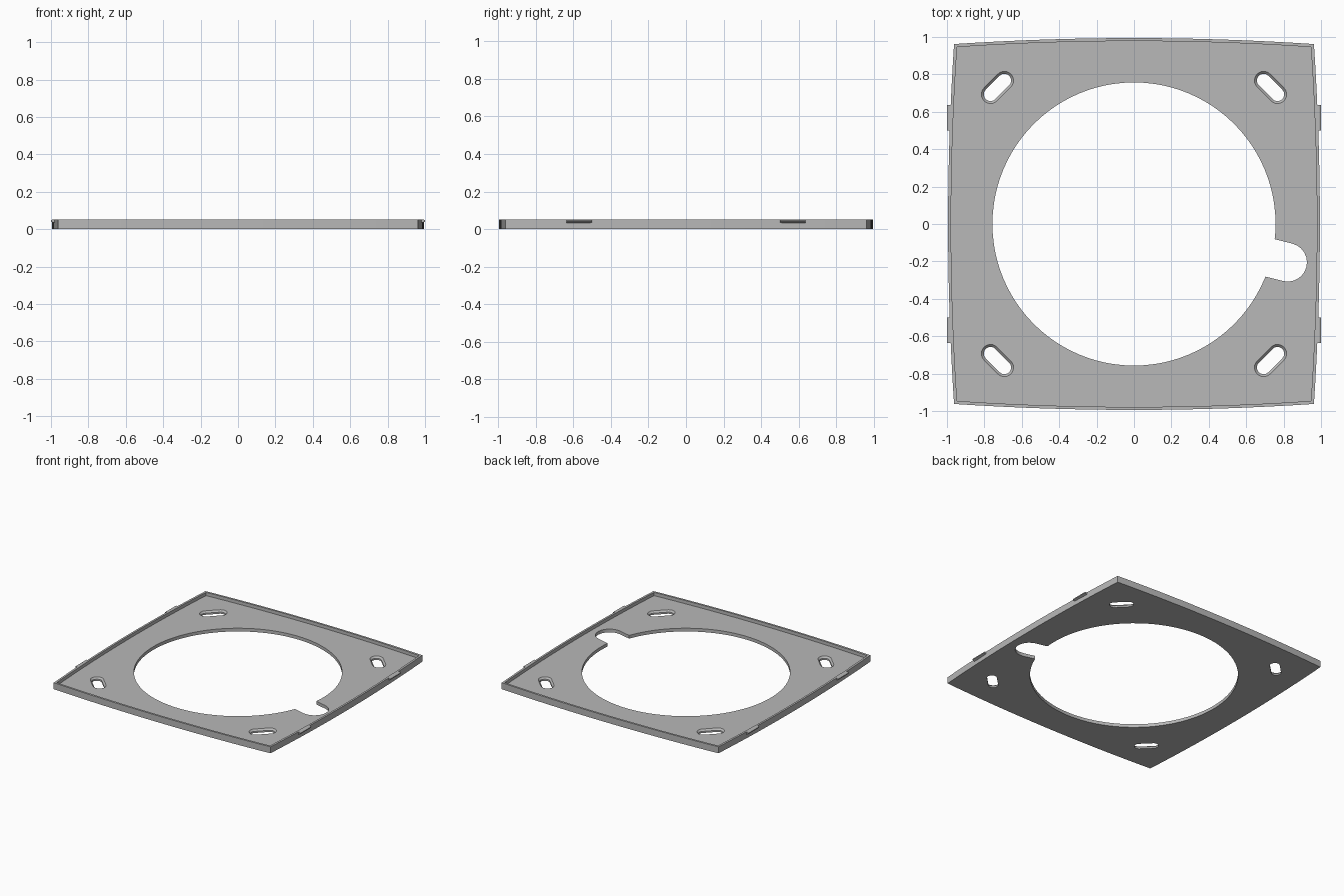
import bpy, bmesh, math
from mathutils import Vector

cube = bpy.data.objects.get("Cube")
if cube:
    bpy.data.objects.remove(cube, do_unlink=True)

HEIGHT, FLOOR = 0.052, 0.026
CORNER, BULGE = 0.962, 0.032

grey = bpy.data.materials.new("light grey")
grey.use_nodes = True
grey.diffuse_color = (0.48, 0.48, 0.48, 1)
grey.node_tree.nodes["Principled BSDF"].inputs["Base Color"].default_value = grey.diffuse_color


def loft(name, sections):
    """Solid through a stack of (outline, z) sections of equal point count."""
    bm = bmesh.new()
    rings = [[bm.verts.new((x, y, z)) for x, y in pts] for pts, z in sections]
    n = len(rings[0])
    for low, high in zip(rings, rings[1:]):
        for i in range(n):
            j = (i + 1) % n
            bm.faces.new((low[i], low[j], high[j], high[i]))
    bm.faces.new(rings[0][::-1])
    bm.faces.new(rings[-1])
    bmesh.ops.recalc_face_normals(bm, faces=bm.faces)
    mesh = bpy.data.meshes.new(name)
    bm.to_mesh(mesh)
    bm.free()
    mesh.materials.append(grey)
    obj = bpy.data.objects.new(name, mesh)
    bpy.context.collection.objects.link(obj)
    return obj


def bowed_square(corner, bulge, steps=16):
    """Square outline whose four sides bow outward."""
    pts = []
    for side in range(4):
        a = side * math.pi / 2
        for i in range(steps):
            t = 2 * i / steps - 1
            u, v = corner + bulge * (1 - t * t), corner * t
            pts.append((u * math.cos(a) - v * math.sin(a), u * math.sin(a) + v * math.cos(a)))
    return pts


def stadium(start, end, radius, steps=12):
    """Slot outline with round ends."""
    start, end = Vector(start), Vector(end)
    d = end - start
    heading = math.atan2(d.y, d.x)
    pts = []
    for centre, turn in ((end, -math.pi / 2), (start, math.pi / 2)):
        for i in range(steps + 1):
            a = heading + turn + math.pi * i / steps
            pts.append((centre.x + radius * math.cos(a), centre.y + radius * math.sin(a)))
    return pts


plate = loft("base_plate", [(bowed_square(CORNER, BULGE), 0), (bowed_square(CORNER, BULGE), HEIGHT)])

# Recess that leaves a thin raised rim
inner = bowed_square(CORNER - 0.016, BULGE)
cutters = [loft("recess_cutter", [(inner, FLOOR), (inner, 0.2)])]

# Large round opening
circle = [(0.757 * math.cos(math.tau * i / 96), 0.757 * math.sin(math.tau * i / 96)) for i in range(96)]
cutters.append(loft("opening_cutter", [(circle, -0.1), (circle, 0.15)]))

# Round-ended cable notch beside the opening
a = math.radians(-14)
ray = Vector((math.cos(a), math.sin(a)))
notch = stadium(ray * 0.6, ray * 0.847, 0.103)
cutters.append(loft("notch_cutter", [(notch, -0.1), (notch, 0.12)]))

# Countersunk screw slots in the corners
for sx in (-1, 1):
    for sy in (-1, 1):
        c, d = Vector((sx * 0.73, sy * 0.73)), Vector((-sx, sy)) * 0.037
        narrow, wide = stadium(c - d, c + d, 0.036), stadium(c - d, c + d, 0.049)
        cutters.append(loft("slot_cutter", [(narrow, -0.1), (narrow, 0.013), (wide, FLOOR), (wide, 0.1)]))

for cutter in cutters:
    mod = plate.modifiers.new(cutter.name, "BOOLEAN")
    mod.operation, mod.solver, mod.object = "DIFFERENCE", "EXACT", cutter

# Bake the cuts and discard the cutters
bpy.context.view_layer.update()
cut_mesh = bpy.data.meshes.new_from_object(plate.evaluated_get(bpy.context.evaluated_depsgraph_get()))
plate.modifiers.clear()
plate.data = cut_mesh
for cutter in cutters:
    bpy.data.objects.remove(cutter, do_unlink=True)

# Snap tabs on the left and right edges, sloping in underneath
for sx, side in ((1, "left"), (-1, "right")):
    for sy, end in ((-1, "front"), (1, "back")):
        def strip(reach):
            return [(sx * x, sy * y) for x, y in ((0.972, 0.5), (reach, 0.5), (reach, 0.635), (0.972, 0.635))]
        loft(f"{side}_{end}_tab", [(strip(0.982), 0.033), (strip(1.0), 0.04),
                                   (strip(1.0), 0.047), (strip(0.992), HEIGHT)])

# Smooth the curved walls and keep the corners crisp
bpy.ops.object.select_all(action="DESELECT")
plate.select_set(True)
bpy.context.view_layer.objects.active = plate
bpy.ops.object.shade_smooth_by_angle(angle=math.radians(25))
